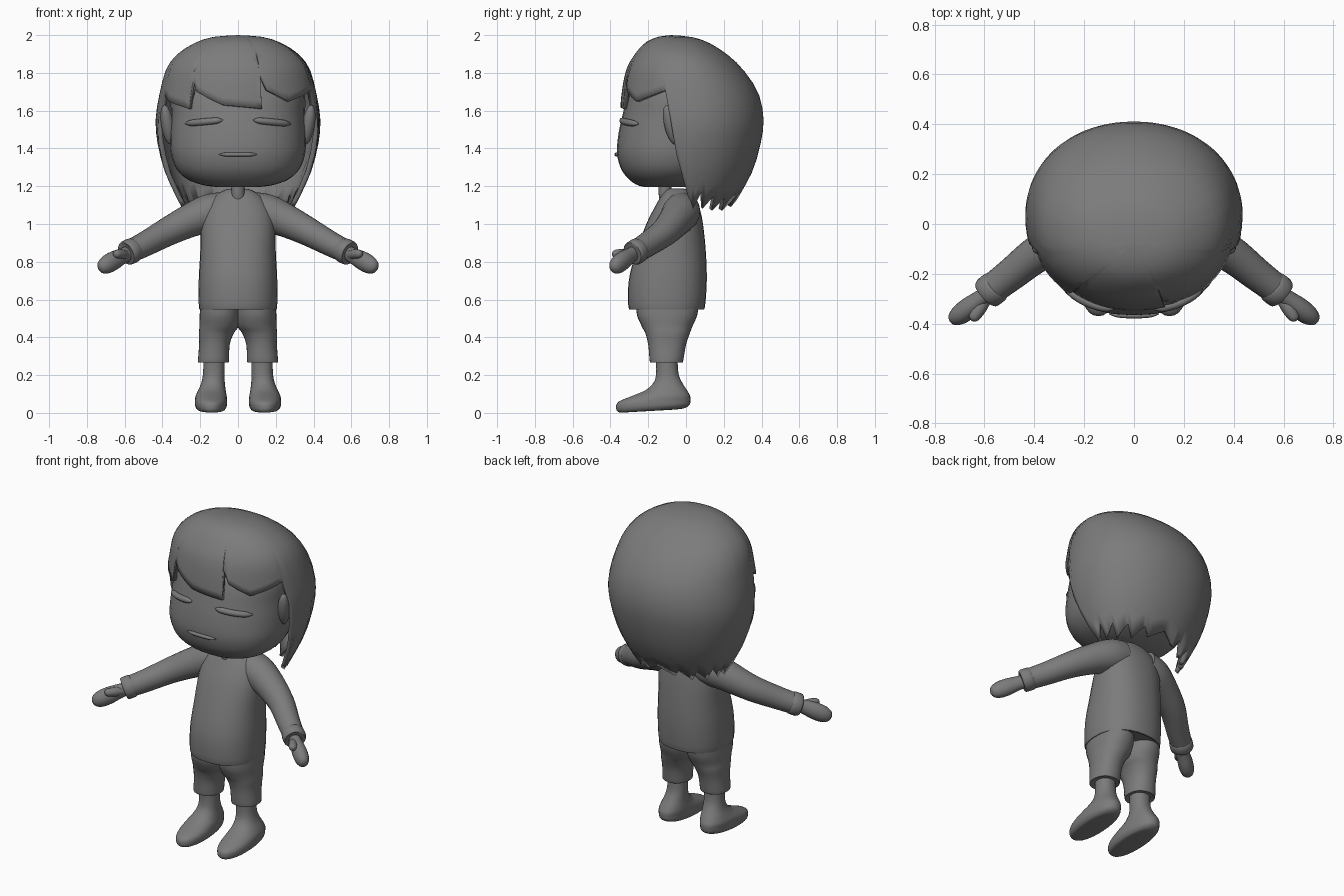
import bpy, bmesh, math
from mathutils import Vector

if "Cube" in bpy.data.objects:
    bpy.data.objects.remove(bpy.data.objects["Cube"])

grey = bpy.data.materials.new("plain_grey")
grey.diffuse_color = (0.2, 0.2, 0.2, 1)
grey.use_nodes = True
grey.node_tree.nodes["Principled BSDF"].inputs["Base Color"].default_value = grey.diffuse_color


def sample(table, t):
    """Smooth curve through the rows of a table, t counted in rows."""
    n = len(table) - 1
    i = min(int(t), n - 1)
    f = t - i
    a, b, c, d = (table[max(0, min(n, k))] for k in (i - 1, i, i + 1, i + 2))
    return [q + 0.5 * f * (r - p + f * (2*p - 5*q + 4*r - s + f * (3*(q - r) + s - p)))
            for p, q, r, s in zip(a, b, c, d)]


def row_at(table, z):
    """Row position where the first column reaches height z."""
    lo, hi = 0.0, float(len(table) - 1)
    down = table[0][0] > table[-1][0]
    for _ in range(30):
        m = (lo + hi) / 2
        if (sample(table, m)[0] > z) == down:
            lo = m
        else:
            hi = m
    return lo


def oval(row, ang, n):
    """Point on a rounded-square ring; row = height, centre x, half width, front y, back y."""
    z, cx, w, yf, yb = row
    p = lambda v: math.copysign(abs(v) ** (2 / n), v)
    return Vector((cx + w * p(math.sin(ang)), (yf + yb) / 2 - (yb - yf) / 2 * p(math.cos(ang)), z))


def finish(name, bm, angle=45):
    bmesh.ops.remove_doubles(bm, verts=bm.verts, dist=1e-5)
    bmesh.ops.recalc_face_normals(bm, faces=bm.faces)
    me = bpy.data.meshes.new(name)
    bm.to_mesh(me)
    bm.free()
    ob = bpy.data.objects.new(name, me)
    bpy.context.collection.objects.link(ob)
    me.materials.append(grey)
    bpy.ops.object.select_all(action='DESELECT')
    ob.select_set(True)
    bpy.context.view_layer.objects.active = ob
    bpy.ops.object.shade_smooth_by_angle(angle=math.radians(angle))
    return ob


def skin(name, rings, closed=True, angle=45):
    bm = bmesh.new()
    vs = [[bm.verts.new(p) for p in r] for r in rings]
    for a, b in zip(vs, vs[1:]):
        for i in range(len(a)):
            j = (i + 1) % len(a)
            bm.faces.new((a[i], a[j], b[j], b[i]))
    if closed:
        bm.faces.new(vs[0])
        bm.faces.new(vs[-1])
    return finish(name, bm, angle)


def loft(name, table, n=2.0, side=1, sides=32, steps=4):
    rows = [sample(table, k / steps) for k in range((len(table) - 1) * steps + 1)]
    rings = [[oval(r, 2 * math.pi * i / sides, n) for i in range(sides)] for r in rows]
    return skin(name, [[Vector((p.x * side, p.y, p.z)) for p in r] for r in rings])


def tube(name, table, side=1, flat=1.0, sides=20, steps=4):
    """Round limb along rows of x, y, z, radius."""
    rows = [sample(table, k / steps) for k in range((len(table) - 1) * steps + 1)]
    rings = []
    for k, r in enumerate(rows):
        d = Vector(rows[min(k + 1, len(rows) - 1)][:3]) - Vector(rows[max(k - 1, 0)][:3])
        u = d.cross(Vector((0, 0, 1))).normalized()
        v = u.cross(d).normalized()
        ring = []
        for i in range(sides):
            a = 2 * math.pi * i / sides
            p = Vector(r[:3]) + r[3] * (u * math.cos(a) * flat + v * math.sin(a))
            ring.append((p.x * side, p.y, p.z))
        rings.append(ring)
    return skin(name, rings)


# head
HEAD = [(1.195, 0, .10, -.21, -.01), (1.205, 0, .18, -.255, .03), (1.235, 0, .265, -.30, .10),
        (1.29, 0, .325, -.343, .18), (1.37, 0, .355, -.365, .24), (1.46, 0, .36, -.36, .28),
        (1.57, 0, .355, -.338, .30), (1.70, 0, .35, -.30, .30), (1.84, 0, .28, -.22, .22),
        (1.92, 0, .12, -.12, .08)]
HEAD_N = 2.3
loft("head", HEAD, HEAD_N)


def face_y(x, z):
    _, _, w, yf, yb = sample(HEAD, row_at(HEAD, z))
    return (yf + yb) / 2 - (yb - yf) / 2 * (1 - abs(x / w) ** HEAD_N) ** (1 / HEAD_N)


# closed eyes and mouth: slim bars following the face
def face_bar(name, x0, z0, x1, z1, r):
    pts = []
    for k in range(9):
        f = k / 8
        x, z = x0 + (x1 - x0) * f, z0 + (z1 - z0) * f
        pts.append((x, face_y(x, z) - .003, z, r * (max(.02, 1 - (2 * f - 1) ** 4)) ** .5))
    tube(name, pts, sides=12, steps=2)


face_bar("left_eye", .08, 1.55, .28, 1.53, .018)
face_bar("right_eye", -.08, 1.55, -.28, 1.532, .018)
face_bar("mouth", -.10, 1.368, .10, 1.368, .011)

# hair: a shell whose lower edge varies around the head
HAIR = [(2.0, 0, 0, -.08, -.08), (1.99, 0, .13, -.15, .03), (1.96, 0, .225, -.215, .12),
        (1.90, 0, .32, -.27, .215), (1.82, 0, .38, -.315, .30), (1.70, 0, .413, -.34, .38),
        (1.57, 0, .435, -.35, .41), (1.45, 0, .43, -.35, .40), (1.30, 0, .395, -.33, .36),
        (1.18, 0, .345, -.28, .30), (1.03, 0, .27, -.20, .21)]
FRINGE = [(-70, 1.69), (-60, 1.65), (-36, 1.61), (-35.5, 1.76), (-31, 1.70), (-10, 1.63),
          (16, 1.61), (16.4, 1.79), (21, 1.71), (39, 1.65), (55, 1.68), (70, 1.71)]
BACK = [(74, 1.55), (80, 1.36), (90, 1.15), (97, 1.08), (104, 1.17), (109, 1.08), (120, 1.15),
        (124, 1.07), (138, 1.14), (143, 1.07), (158, 1.14), (163, 1.09), (179, 1.14)]
edge = [(-a, z) for a, z in reversed(BACK)] + FRINGE + BACK
columns = []
for k, (a, z) in enumerate(edge):
    b, zb = edge[(k + 1) % len(edge)]
    if b < a:
        b += 360
    m = max(1, round((b - a) / 4))
    columns += [(a + (b - a) * i / m, z + (zb - z) * i / m) for i in range(m)]
ROWS = 18
ends = [row_at(HAIR, z) for _, z in columns]
hair = skin("hair", [[oval(sample(HAIR, e * r / ROWS), math.radians(a), 2.1)
                      for (a, _), e in zip(columns, ends)] for r in range(ROWS + 1)], closed=False)
shell = hair.modifiers.new("thickness", 'SOLIDIFY')
shell.thickness = .025
shell.offset = -1

# neck
loft("neck", [(1.08, 0, .04, -.13, -.05), (1.16, 0, .035, -.145, -.075), (1.26, 0, .035, -.145, -.075)], sides=16)

# shirt body
loft("shirt", [(.55, 0, .195, -.285, .085), (.56, 0, .207, -.305, .10), (.70, 0, .208, -.303, .11),
               (.85, 0, .20, -.265, .105), (1.0, 0, .195, -.21, .09), (1.09, 0, .17, -.165, .07),
               (1.15, 0, .12, -.13, .04), (1.18, 0, .07, -.105, .01), (1.187, 0, .035, -.09, -.01)], 2.3)

for side, word in ((1, "left"), (-1, "right")):
    # ear: flattened oval with a raised rim
    bm = bmesh.new()
    bmesh.ops.create_uvsphere(bm, u_segments=20, v_segments=12, radius=1)
    for v in bm.verts:
        x, y, z = v.co
        v.co = (side * (.373 + .034 * x + .015 * z), -.08 + .036 * y - .022 * z, 1.525 + .105 * z)
    finish(word + "_ear", bm)

    # sleeve, cuff and hand
    tube(word + "_sleeve", [(.08, -.02, 1.075, .095), (.16, -.03, 1.055, .10), (.26, -.06, 1.015, .088),
                            (.38, -.115, .955, .075), (.49, -.20, .895, .066), (.575, -.265, .853, .061)], side)
    tube(word + "_cuff", [(.55, -.247, .865, .058), (.556, -.252, .862, .066),
                          (.588, -.276, .846, .066), (.594, -.281, .843, .058)], side, steps=2)
    tube(word + "_hand", [(.56, -.26, .855, .038), (.61, -.297, .832, .042), (.66, -.335, .805, .05),
                          (.70, -.365, .782, .047), (.727, -.383, .767, .03), (.736, -.388, .762, .004)],
         side, flat=.85)
    tube(word + "_thumb", [(.59, -.29, .835, .025), (.62, -.34, .84, .027), (.645, -.378, .842, .02),
                           (.652, -.388, .842, .003)], side, sides=12)

    # trouser leg
    loft(word + "_trouser_leg", [(.27, .13, .077, -.185, -.02), (.275, .13, .082, -.192, -.015),
                                 (.36, .125, .081, -.20, 0), (.42, .115, .092, -.215, .02),
                                 (.46, .10, .104, -.235, .035), (.52, .095, .108, -.26, .06),
                                 (.60, .095, .10, -.265, .07)], 2.2, side)
    # bare ankle running into the foot
    loft(word + "_foot", [(.005, .14, .05, -.335, -.06), (.01, .142, .07, -.36, -.01),
                          (.03, .143, .083, -.37, .018), (.06, .143, .085, -.358, .024),
                          (.09, .142, .082, -.285, .021), (.12, .138, .073, -.215, .005),
                          (.16, .132, .062, -.172, -.02), (.21, .128, .057, -.158, -.04),
                          (.30, .127, .056, -.16, -.045)], 2.2, side)
    # drop the toe end of the sole to the ground and lift the heel
    foot = bpy.context.object
    for v in foot.data.vertices:
        if v.co.z < .1:
            v.co.z += (v.co.y + .36) * .06 * (1 - v.co.z / .1) - .005 * (1 - v.co.z / .1)
